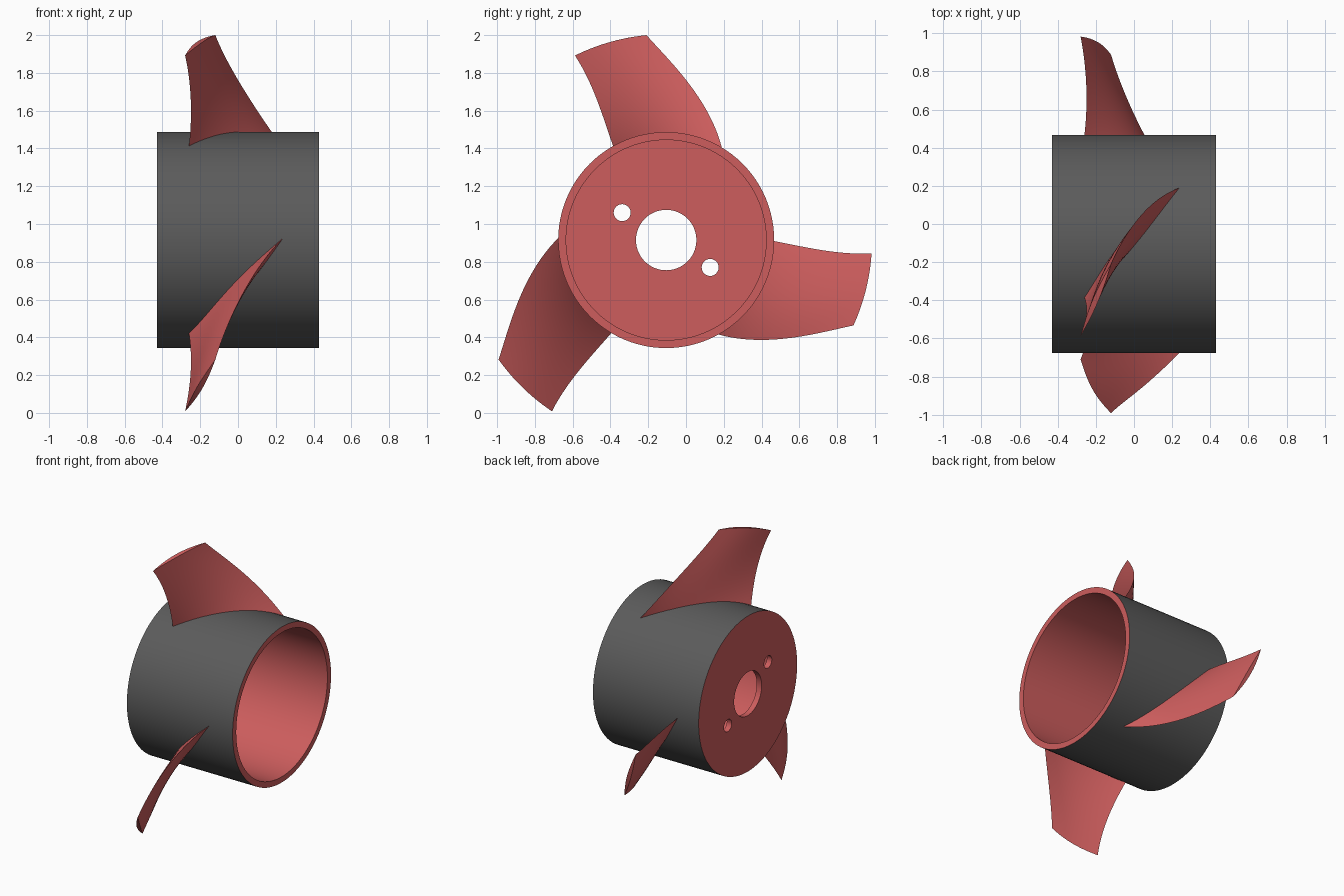
import bpy, bmesh
from math import sin, cos, pi, radians, hypot

if "Cube" in bpy.data.objects:
    bpy.data.objects.remove(bpy.data.objects["Cube"])

CY, CZ = -0.105, 0.915      # propeller axis, running along x
R_HUB = 0.572


def material(name, rgb):
    m = bpy.data.materials.new(name)
    m.diffuse_color = (*rgb, 1)
    m.use_nodes = True
    m.node_tree.nodes["Principled BSDF"].inputs["Base Color"].default_value = m.diffuse_color
    return m


red = material("red", (0.61, 0.11, 0.11))
grey = material("grey", (0.105, 0.105, 0.105))


def finish(bm, name, mats):
    bmesh.ops.recalc_face_normals(bm, faces=bm.faces[:])
    me = bpy.data.meshes.new(name)
    bm.to_mesh(me)
    bm.free()
    for m in mats:
        me.materials.append(m)
    ob = bpy.data.objects.new(name, me)
    bpy.context.collection.objects.link(ob)
    return ob


def activate(ob):
    bpy.ops.object.select_all(action='DESELECT')
    ob.select_set(True)
    bpy.context.view_layer.objects.active = ob


def smooth(ob):
    activate(ob)
    bpy.ops.object.shade_smooth_by_angle(angle=radians(30))


def polar(x, r, a):
    return (x, CY - r * sin(a), CZ + r * cos(a))


# hub: a lathed cup, open at +x, with a bored end plate at -x
profile = [(0.43, R_HUB), (-0.43, R_HUB), (-0.43, 0.16), (-0.39, 0.16), (-0.39, 0.53), (0.43, 0.53)]
N = 96
bm = bmesh.new()
rings = [[bm.verts.new(polar(x, r, 2 * pi * i / N)) for i in range(N)] for x, r in profile]
for k in range(len(rings)):
    a, b = rings[k], rings[(k + 1) % len(rings)]
    for i in range(N):
        j = (i + 1) % N
        f = bm.faces.new((a[i], a[j], b[j], b[i]))
        f.material_index = 1 if k == 0 else 0
hub = finish(bm, "hub", [red, grey])

# two bolt holes through the end plate
for s in (-1, 1):
    bpy.ops.mesh.primitive_cylinder_add(vertices=32, radius=0.045, depth=0.3, rotation=(0, pi / 2, 0),
                                        location=(-0.41, CY + s * 0.233, CZ - s * 0.145))
    cutter = bpy.context.object
    cutter.name = "bolt_hole_cutter"
    cutter.hide_render = True
    activate(hub)
    mod = hub.modifiers.new("hole", 'BOOLEAN')
    mod.operation = 'DIFFERENCE'
    mod.solver = 'EXACT'
    mod.object = cutter
    bpy.ops.object.modifier_apply(modifier=mod.name)
    bpy.data.objects.remove(cutter)
smooth(hub)


def through(points, r):
    """Smooth curve through three (radius, value) points."""
    total = 0
    for i, (ri, v) in enumerate(points):
        for j, (rj, _) in enumerate(points):
            if i != j:
                v *= (r - rj) / (ri - rj)
        total += v
    return total


# blade edges as functions of radius: angle in degrees from +z, and x
REAR_ANGLE = [(0.57, 29.5), (0.826, 26.3), (1.09, 26.3)]
REAR_X = [(0.57, -0.26), (0.826, -0.25), (1.09, -0.28)]
LEAD_ANGLE = [(0.57, -31.2), (0.745, -15.2), (1.09, 5.5)]
LEAD_X = [(0.57, 0.24), (0.745, 0.08), (1.09, -0.12)]
ROOT, TIP, NR, NT = 0.55, 1.09, 24, 20


def section(r, turn):
    """Closed lens-shaped blade section wrapped on a cylinder of radius r."""
    a0, a1 = radians(through(REAR_ANGLE, r)), radians(through(LEAD_ANGLE, r))
    x0, x1 = through(REAR_X, r), through(LEAD_X, r)
    dx, ds = x1 - x0, (a1 - a0) * r
    length = hypot(dx, ds)
    f = (r - ROOT) / (TIP - ROOT)
    back, front = 0.045 * (1 - f) + 0.018 * f, -(0.02 * (1 - f) + 0.012 * f)
    steps = [(i / NT, back) for i in range(NT + 1)] + [(i / NT, front) for i in range(NT - 1, 0, -1)]
    pts = []
    for t, depth in steps:
        off = depth * sin(pi * t)
        x = x0 + dx * t + off * ds / length
        ang = a0 + (a1 - a0) * t - off * dx / length / r
        pts.append(polar(x, r, ang + turn))
    return pts


# three twisted blades
for n in range(3):
    bm = bmesh.new()
    loops = [[bm.verts.new(p) for p in section(ROOT + (TIP - ROOT) * k / NR, n * 2 * pi / 3)]
             for k in range(NR + 1)]
    m = len(loops[0])
    for a, b in zip(loops, loops[1:]):
        for i in range(m):
            j = (i + 1) % m
            bm.faces.new((a[i], a[j], b[j], b[i]))
    # root and tip caps, bridged across the section
    for lp in (loops[0], loops[-1]):
        for i in range(NT):
            quad = [lp[i], lp[i + 1], lp[(m - i - 1) % m], lp[(m - i) % m]]
            bm.faces.new(list(dict.fromkeys(quad)))
    smooth(finish(bm, f"blade_{n + 1}", [red]))
